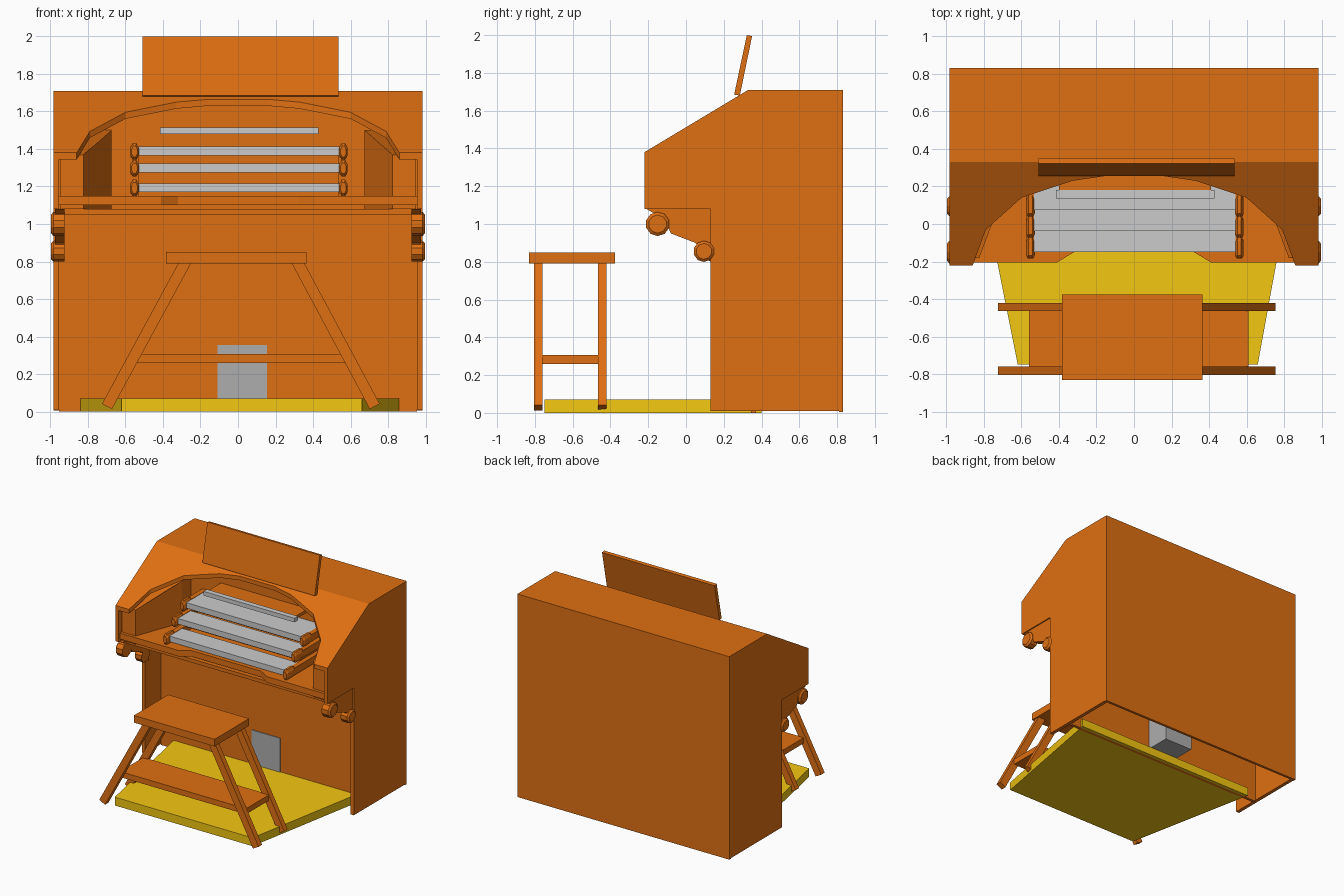
import bpy, bmesh, math
from mathutils import Vector

if "Cube" in bpy.data.objects:
    bpy.data.objects.remove(bpy.data.objects["Cube"])


def material(name, rgb):
    m = bpy.data.materials.new(name)
    m.diffuse_color = (*rgb, 1)
    m.use_nodes = True
    m.node_tree.nodes["Principled BSDF"].inputs["Base Color"].default_value = m.diffuse_color
    return m


WOOD = material("wood", (0.74, 0.16, 0.006))
YELLOW = material("pedal_yellow", (0.9, 0.57, 0.006))
KEYS = material("key_white", (0.8, 0.8, 0.8))
GREY = material("pedal_grey", (0.42, 0.42, 0.42))


def loft(name, rings, mat):
    """Closed solid through rings of equal point count."""
    bm = bmesh.new()
    vs = [[bm.verts.new(p) for p in r] for r in rings]
    n = len(vs[0])
    bm.faces.new(vs[0])
    bm.faces.new(vs[-1])
    for a, b in zip(vs, vs[1:]):
        for i in range(n):
            j = (i + 1) % n
            bm.faces.new((a[i], a[j], b[j], b[i]))
    bmesh.ops.recalc_face_normals(bm, faces=bm.faces)
    me = bpy.data.meshes.new(name)
    bm.to_mesh(me)
    bm.free()
    me.materials.append(mat)
    ob = bpy.data.objects.new(name, me)
    bpy.context.collection.objects.link(ob)
    return ob


def prism(name, pts, axis, a, b, mat=WOOD):
    """Extrude a 2D profile along an axis from a to b."""
    put = {"x": lambda p, t: (t, p[0], p[1]),
           "y": lambda p, t: (p[0], t, p[1]),
           "z": lambda p, t: (p[0], p[1], t)}[axis]
    return loft(name, [[put(p, t) for p in pts] for t in (a, b)], mat)


def box(name, x0, x1, y0, y1, z0, z1, mat=WOOD):
    return prism(name, [(x0, y0), (x1, y0), (x1, y1), (x0, y1)], "z", z0, z1, mat)


def circle(cy, cz, ry, rz, n):
    return [(cy + ry * math.cos(2 * math.pi * (i + .5) / n),
             cz + rz * math.sin(2 * math.pi * (i + .5) / n)) for i in range(n)]


def roof_z(y):
    return 1.38 + (y + 0.22) * 0.6


# Case: side panels, back, top and inner wall
side = [(0.13, 0.01), (0.83, 0.01), (0.83, 1.71), (0.33, 1.71),
        (-0.22, 1.38), (-0.22, 1.08), (0.13, 1.08)]
bracket = [(-0.21, 1.08), (-0.11, 1.02), (-0.08, 0.95), (0.05, 0.9),
           (0.1, 0.82), (0.13, 0.8), (0.13, 1.08)]
jamb = [(0.95, -0.18), (0.825, -0.18), (0.675, 0.22), (0.675, 0.34), (0.95, 0.34)]
for s, tag in ((-1, "left"), (1, "right")):
    prism(f"{tag}_side_panel", side, "x", s * 0.955, s * 0.985)
    # Scroll brackets under the key desk
    prism(f"{tag}_bracket", bracket, "x", s * 0.925, s * 0.975)
    for part, cy, cz, r in (("upper", -0.15, 1.0, 0.064), ("lower", 0.095, 0.855, 0.056)):
        rings = [[(s * x, *p) for p in circle(cy, cz, r * k, r * k, 10)]
                 for x, k in ((0.925, 1), (0.985, 1), (0.997, 0.75))]
        loft(f"{tag}_{part}_scroll", rings, WOOD)
    # Angled stop jambs beside the manuals
    loft(f"{tag}_stop_jamb",
         [[(s * x, y, 1.08) for x, y in jamb],
          [(s * x, y, min(1.5, roof_z(y) - 0.035)) for x, y in jamb]], WOOD)

box("back_panel", -0.985, 0.985, 0.81, 0.832, 0.005, 1.71)
box("case_top", -0.985, 0.985, 0.33, 0.832, 1.68, 1.71)
box("inner_wall", -0.955, 0.955, 0.345, 0.37, 0.0, 1.69)

# Sloped lid with the arched opening
half = [(0.86, -0.22), (0.79, -0.03), (0.6, 0.14), (0.33, 0.23), (0.16, 0.255)]
outline = ([(-0.985, 0.33), (-0.985, -0.22)] + [(-x, y) for x, y in half]
           + half[::-1] + [(0.985, -0.22), (0.985, 0.33)])
loft("arched_lid", [[(x, y, roof_z(y) - d) for x, y in outline] for d in (0, 0.035)], WOOD)

# Key desk with the notched front, and the slab beneath it
desk = [(-0.955, 0.345), (-0.955, -0.205), (-0.41, -0.205), (-0.32, -0.15),
        (0.32, -0.15), (0.41, -0.205), (0.955, -0.205), (0.955, 0.345)]
prism("key_desk", desk, "z", 1.1, 1.15)
box("desk_base", -0.955, 0.955, -0.15, 0.345, 1.05, 1.08)

# Three manuals with rounded key cheeks
for i in range(3):
    y, z = -0.15 + i * 0.112, (1.17, 1.275, 1.365)[i]
    back = 0.345 if i == 2 else y + 0.17
    box(f"manual_{i + 1}", -0.535, 0.54, y, back, z, z + 0.047, KEYS)
    box(f"manual_riser_{i + 1}", -0.53, 0.535, y + 0.1, 0.345, z - 0.06, z)
    for s, tag in ((-1, "left"), (1, "right")):
        rings = [[(s * 0.557 + 0.005 + (a - 0) * 1, yy, b)
                  for a, b in circle(0, z + 0.022, 0.025 * k, 0.048 * k, 8)]
                 for yy, k in ((y - 0.033, 0.65), (y - 0.018, 1), (y + 0.06, 1), (y + 0.08, 0.7))]
        loft(f"{tag}_key_cheek_{i + 1}", rings, WOOD)
        x = s * 0.557 + 0.005
        box(f"{tag}_cheek_block_{i + 1}", x - 0.02, x + 0.02, y + 0.06, 0.345, z - 0.01, z + 0.05)
box("tablet_rail", -0.415, 0.43, 0.135, 0.18, 1.48, 1.515, KEYS)
box("tablet_rail_support", -0.4, 0.41, 0.18, 0.345, 1.485, 1.51)

# Music desk leaning back on the lid
prism("music_desk", [(0.255, 1.685), (0.285, 1.68), (0.35, 1.995), (0.322, 2.0)],
      "x", -0.51, 0.535)

# Pedalboard and swell pedal
prism("pedalboard", [(-0.62, -0.75), (0.66, -0.75), (0.87, 0.4), (-0.85, 0.4)],
      "z", 0.0, 0.07, YELLOW)
box("swell_pedal", -0.11, 0.155, 0.338, 0.58, 0.07, 0.355, GREY)

# Bench: seat, splayed legs and foot board
box("bench_seat", -0.385, 0.365, -0.832, -0.375, 0.79, 0.85)
for tag, y in (("front", -0.805), ("back", -0.465)):
    for s, side_tag in ((-1, "left"), (1, "right")):
        top = Vector((s * 0.3 + 0.018, 0.795))
        foot = Vector((s * 0.714 + 0.015, 0.027))
        d = (foot - top).normalized()
        n = Vector((-d.y, d.x)) * 0.03
        cut = Vector((n.x / abs(n.x) * 0.034, 0))
        prism(f"{tag}_{side_tag}_leg", [top + cut, top - cut, foot - n, foot + n],
              "y", y, y + 0.045)
box("bench_foot_board", -0.56, 0.61, -0.765, -0.455, 0.26, 0.307)
